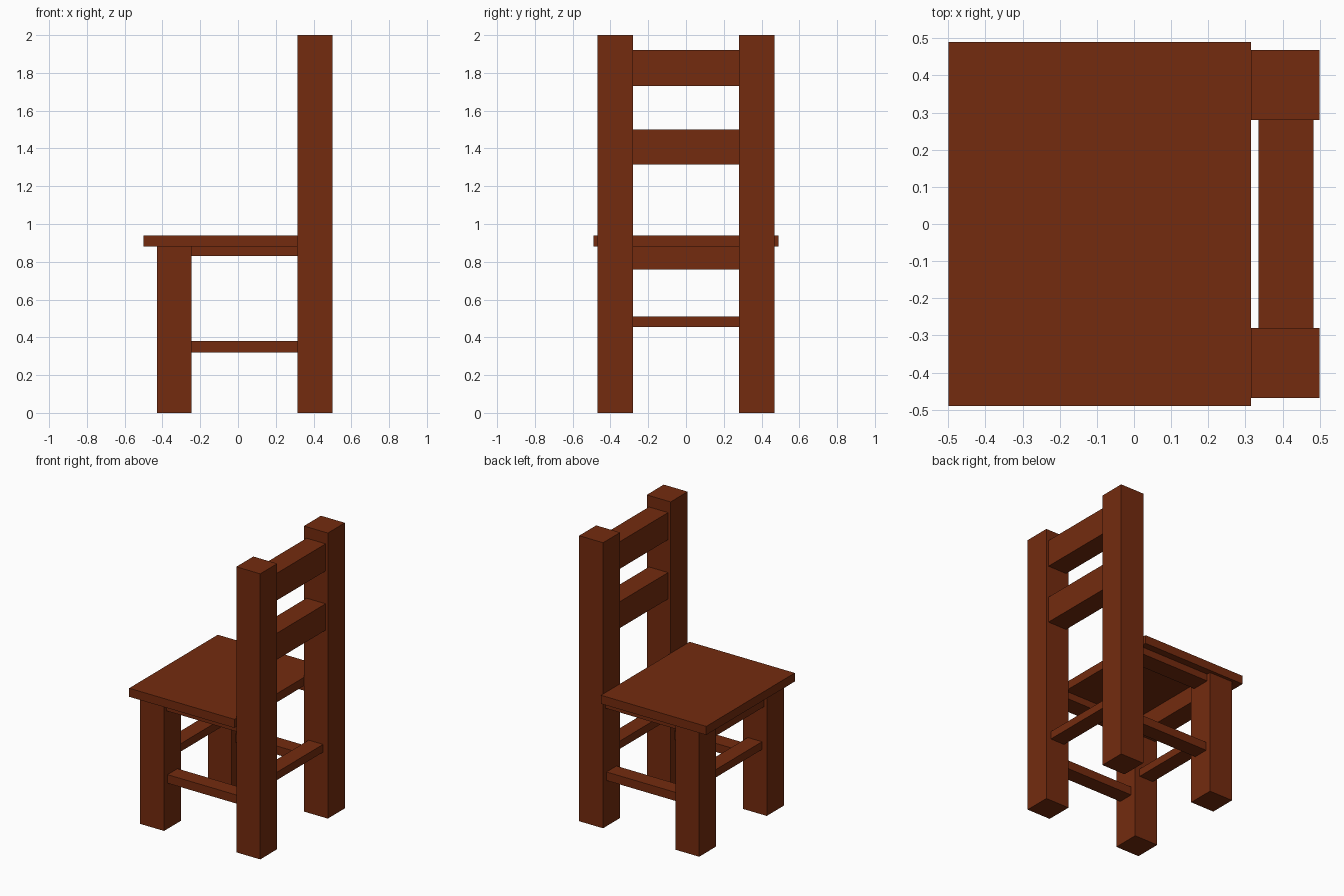
import bpy

cube = bpy.data.objects.get("Cube")
if cube:
    bpy.data.objects.remove(cube, do_unlink=True)

wood = bpy.data.materials.new("red_brown_wood")
wood.use_nodes = True
COLOR = (0.174, 0.024, 0.0045, 1)
wood.diffuse_color = COLOR
wood.node_tree.nodes["Principled BSDF"].inputs["Base Color"].default_value = COLOR


def box(name, x, y, z):
    """Box from (min, max) ranges on each axis."""
    bpy.ops.mesh.primitive_cube_add(size=1, location=[sum(r) / 2 for r in (x, y, z)])
    ob = bpy.context.object
    ob.name = name
    ob.scale = [r[1] - r[0] for r in (x, y, z)]
    bpy.ops.object.transform_apply(location=False, rotation=False, scale=True)
    ob.data.materials.append(wood)
    return ob


def pair(name, x, y, z):
    """The same box on both sides of the chair."""
    box(name + "_a", x, y, z)
    box(name + "_b", x, (-y[1], -y[0]), z)


FRONT_X = (-0.43, -0.245)
BACK_X = (0.315, 0.5)
LEG_Y = (0.28, 0.468)
SPAN_X = (FRONT_X[1], BACK_X[0])
SPAN_Y = (-LEG_Y[0], LEG_Y[0])

# Legs and seat
pair("front_leg", FRONT_X, LEG_Y, (0, 0.88))
pair("back_post", BACK_X, LEG_Y, (0, 2))
box("seat", (-0.5, BACK_X[0]), (-0.49, 0.49), (0.88, 0.94))

# Backrest slats
for name, z in (("upper_slat", (1.73, 1.92)), ("lower_slat", (1.315, 1.5))):
    box(name, (0.335, 0.483), SPAN_Y, z)

# Rails under the seat
box("front_rail", (-0.41, -0.265), SPAN_Y, (0.76, 0.88))
pair("side_rail", SPAN_X, (0.31, 0.44), (0.83, 0.88))

# Stretchers between the legs
box("front_stretcher", (-0.393, -0.283), SPAN_Y, (0.455, 0.51))
box("back_stretcher", (0.352, 0.463), SPAN_Y, (0.455, 0.51))
pair("side_stretcher", SPAN_X, (0.32, 0.43), (0.32, 0.38))
